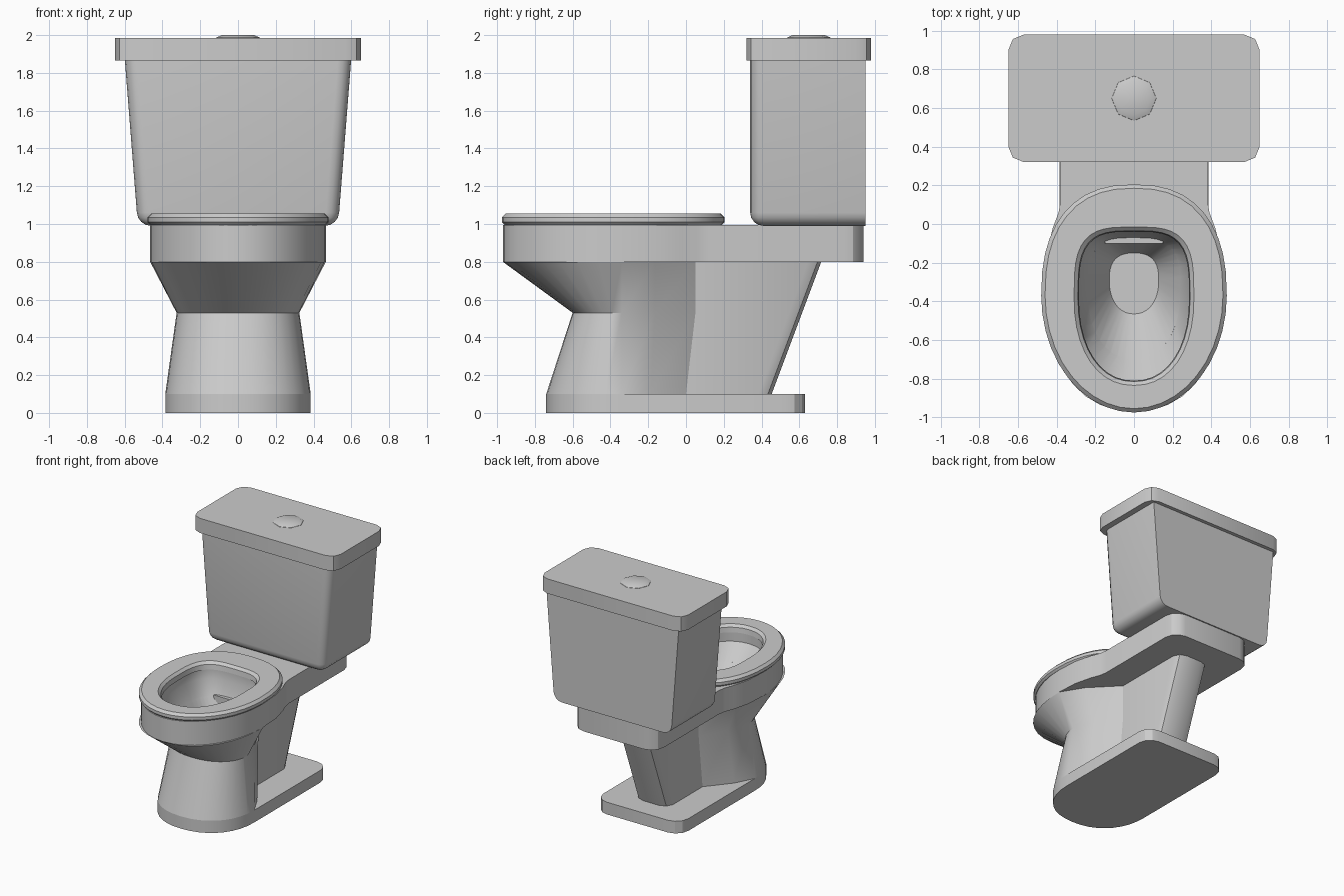
import bpy, bmesh, math

if "Cube" in bpy.data.objects:
    bpy.data.objects.remove(bpy.data.objects["Cube"], do_unlink=True)

ceramic = bpy.data.materials.new("grey_ceramic")
ceramic.use_nodes = True
GREY = (0.6, 0.6, 0.6, 1)
ceramic.diffuse_color = GREY
ceramic.node_tree.nodes["Principled BSDF"].inputs["Base Color"].default_value = GREY


def power(v, n):
    return math.copysign(abs(v) ** (2 / n), v)


def egg(w, yc, front, back, nf=2, nb=2, count=40):
    """Egg outline whose front and back halves have their own roundness."""
    pts = []
    for i in range(count):
        a = 2 * math.pi * i / count
        c, s = math.cos(a), math.sin(a)
        n, end = (nb, back) if s > 0 else (nf, front)
        pts.append((w * power(c, n), yc + abs(end - yc) * power(s, n)))
    return pts


def nose(w, yc, front, n=2.2, steps=18):
    """Rounded front half, running from the -x side to the +x side."""
    pts = []
    for i in range(steps + 1):
        a = math.pi + math.pi * i / steps
        pts.append((w * power(math.cos(a), n), yc + (yc - front) * power(math.sin(a), n)))
    return pts


def with_sides(front, side):
    """Close a nose with points up the +x side, mirrored down the -x side."""
    return front + side + [(-x, y) for x, y in reversed(side)]


def rounded_end(w, y, r, steps=3):
    """Rounded rear corner on the +x side."""
    angles = [math.pi / 2 * i / steps for i in range(steps + 1)]
    return [(w - r + r * math.cos(a), y - r + r * math.sin(a)) for a in angles]


def loft(name, rings, closed=False):
    """Skin a stack of (outline, z) rings; cap the ends or close into a loop."""
    bm = bmesh.new()
    loops = [[bm.verts.new((x, y, z)) for x, y in pts] for pts, z in rings]
    pairs = list(zip(loops, loops[1:]))
    if closed:
        pairs.append((loops[-1], loops[0]))
    else:
        bm.faces.new(loops[0])
        bm.faces.new(loops[-1])
    for lo, hi in pairs:
        for i in range(len(lo)):
            j = (i + 1) % len(lo)
            bm.faces.new((lo[i], lo[j], hi[j], hi[i]))
    return finish(name, bm)


def finish(name, bm):
    bmesh.ops.recalc_face_normals(bm, faces=bm.faces)
    mesh = bpy.data.meshes.new(name)
    bm.to_mesh(mesh)
    bm.free()
    mesh.materials.append(ceramic)
    obj = bpy.data.objects.new(name, mesh)
    bpy.context.collection.objects.link(obj)
    return obj


def activate(obj):
    bpy.ops.object.select_all(action='DESELECT')
    obj.select_set(True)
    bpy.context.view_layer.objects.active = obj


# Foot plate
foot = with_sides(nose(0.385, -0.34, -0.74), rounded_end(0.385, 0.63, 0.11))
parts = [loft("foot_plate", [(foot, 0), (foot, 0.1)])]


# Pedestal flaring into the bowl, pinched at the back
def bowl_ring(w, front, back):
    side = [(0.15 + (w - 0.15) * 0.66, -0.34 + (back + 0.34) * 0.45), (0.15, back)]
    return with_sides(nose(w, -0.34, front), side)


bowl = loft("bowl", [(bowl_ring(0.385, -0.74, 0), 0.1),
                     (bowl_ring(0.325, -0.6, 0.05), 0.53),
                     (bowl_ring(0.465, -0.97, 0.05), 0.8)])


# Sloping rear support
def support_ring(rear):
    side = [(0.15, -0.1), (0.15, rear - 0.07), (0.125, rear - 0.02), (0.07, rear)]
    return side + [(-x, y) for x, y in reversed(side)]


parts.append(loft("rear_support", [(support_ring(0.45), 0.09), (support_ring(0.72), 0.81)]))

# Rim deck running back under the tank
deck = with_sides(nose(0.465, -0.34, -0.97, 2),
                  [(0.455, -0.16), (0.42, -0.02), (0.39, 0.06), (0.38, 0.12)]
                  + rounded_end(0.38, 0.94, 0.11))
rim = loft("rim_deck", [(deck, 0.8), (deck, 0.995)])

# Hollow basin cut through the rim and the bowl
mouth = egg(0.295, -0.38, -0.815, -0.035, 2.2, 3.4)
drain = egg(0.128, -0.29, -0.465, -0.15, 2.2, 2.6)
cutter = loft("basin_cutter", [(drain, 0.56), (mouth, 0.92), (mouth, 1.1)])
cutter.hide_render = True
for obj in (bowl, rim):
    cut = obj.modifiers.new("basin", 'BOOLEAN')
    cut.object = cutter
    cut.operation = 'DIFFERENCE'
    cut.solver = 'EXACT'
    activate(obj)
    bpy.ops.object.modifier_apply(modifier=cut.name)
    parts.append(obj)
bpy.data.objects.remove(cutter, do_unlink=True)


# Seat ring with softened edges
def seat_ring(d):
    return egg(0.48 - d, -0.37, -0.975 + d, 0.205 - d, 2, 2.4)


def hole_ring(d):
    return egg(0.285 + d, -0.38, -0.81 - d, -0.04 + d, 2.2, 3.4)


parts.append(loft("seat", [(seat_ring(0.015), 0.995), (seat_ring(0), 1.01),
                           (seat_ring(0), 1.035), (seat_ring(0.02), 1.055),
                           (hole_ring(0.025), 1.055), (hole_ring(0.005), 1.035),
                           (hole_ring(0), 0.995)], closed=True))

# Tapered tank, rounded everywhere but its back and top
bm = bmesh.new()
bmesh.ops.create_cube(bm, size=1)
for v in bm.verts:
    v.co.x *= 1.2 if v.co.z > 0 else 1.06
    v.co.y = 0.645 + v.co.y * 0.61
    v.co.z = 1.435 + v.co.z * 0.89
soft = [e for e in bm.edges
        if any(v.co.y < 0.5 for v in e.verts) and any(v.co.z < 1.2 for v in e.verts)
        or all(v.co.z < 1.2 for v in e.verts)]
soft = [e for e in soft if not all(v.co.y > 0.9 for v in e.verts)]
bmesh.ops.bevel(bm, geom=soft, offset=0.07, segments=4, profile=0.5, affect='EDGES')
parts.append(finish("tank", bm))

# Tank lid with rounded corners
corner = rounded_end(0.65, 0.33, 0.08, 2)
half = corner + [(-x, y) for x, y in reversed(corner)]
lid = [(x, 0.65 + y) for x, y in half + [(-x, -y) for x, y in half]]
parts.append(loft("tank_lid", [(lid, 1.865), (lid, 1.985)]))

# Eight-sided flush button
parts.append(loft("flush_button", [
    (egg(r, 0.65, 0.65 - r, 0.65 + r, count=8), z)
    for r, z in ((0.118, 1.98), (0.115, 1.987), (0.085, 2.0))]))

# Smooth the curved sides, keep real corners crisp
for obj in parts:
    activate(obj)
    bpy.ops.object.shade_smooth_by_angle(angle=math.radians(30))
